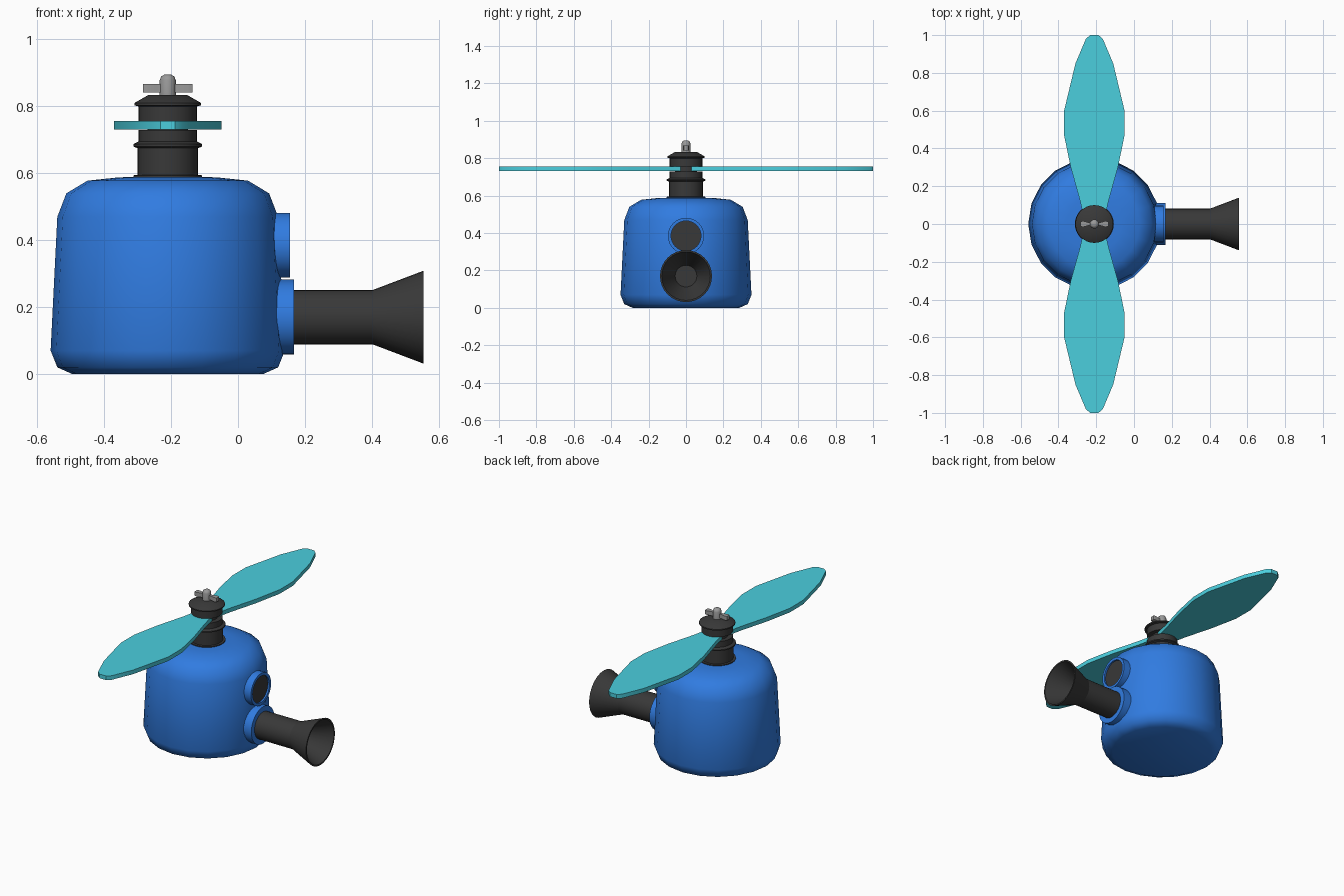
import bpy, bmesh, math
from mathutils import Matrix

if "Cube" in bpy.data.objects:
    bpy.data.objects.remove(bpy.data.objects["Cube"])

AX = -0.21  # x of the vertical axis shared by body, hub and propeller


def material(name, rgb):
    m = bpy.data.materials.new(name)
    m.diffuse_color = (*rgb, 1)
    m.use_nodes = True
    m.node_tree.nodes["Principled BSDF"].inputs["Base Color"].default_value = m.diffuse_color
    return m


BLUE = material("blue_plastic", (0.03, 0.20, 0.75))
DARK = material("dark_plastic", (0.04, 0.04, 0.04))
CYAN = material("cyan_plastic", (0.07, 0.62, 0.73))
GREY = material("light_metal", (0.32, 0.32, 0.32))


def finish(name, bm, mat, angle=35):
    bmesh.ops.recalc_face_normals(bm, faces=bm.faces)
    me = bpy.data.meshes.new(name)
    bm.to_mesh(me)
    bm.free()
    me.materials.append(mat)
    ob = bpy.data.objects.new(name, me)
    bpy.context.collection.objects.link(ob)
    bpy.context.view_layer.objects.active = ob
    ob.select_set(True)
    bpy.ops.object.shade_smooth_by_angle(angle=math.radians(angle))
    ob.select_set(False)
    return ob


def lathe(name, profile, mat, matrix, sides=32, angle=35):
    """Revolve (radius, height) points; both ends are capped."""
    bm = bmesh.new()
    rings = []
    for r, h in profile:
        rings.append([bm.verts.new((r * math.cos(2 * math.pi * i / sides),
                                    r * math.sin(2 * math.pi * i / sides), h))
                      for i in range(sides)])
    for a, b in zip(rings, rings[1:]):
        for i in range(sides):
            j = (i + 1) % sides
            bm.faces.new((a[i], a[j], b[j], b[i]))
    bm.faces.new(rings[0])
    bm.faces.new(rings[-1])
    bm.transform(matrix)
    return finish(name, bm, mat, angle)


def prism(name, outline, z0, z1, mat, matrix=Matrix()):
    """Extrude a flat outline from z0 to z1."""
    bm = bmesh.new()
    f = bm.faces.new([bm.verts.new((x, y, z0)) for x, y in outline])
    ext = bmesh.ops.extrude_face_region(bm, geom=[f])["geom"]
    for v in ext:
        if isinstance(v, bmesh.types.BMVert):
            v.co.z = z1
    bm.transform(matrix)
    return finish(name, bm, mat)


UP = Matrix.Translation((AX, 0, 0))


def sideways(z):
    # local height runs along +x
    return Matrix.Translation((0, 0, z)) @ Matrix.Rotation(math.pi / 2, 4, 'Y')


# Rounded tank body
lathe("body", [(0.285, 0), (0.33, 0.02), (0.35, 0.07), (0.33, 0.47), (0.303, 0.54),
               (0.24, 0.578), (0.145, 0.588), (0.05, 0.59)], BLUE, UP, 20, 50)

# Hub below and above the propeller, with a thinner core between
lathe("hub_lower", [(0.103, 0.585), (0.103, 0.594), (0.09, 0.595), (0.09, 0.675),
                    (0.103, 0.68), (0.103, 0.687), (0.087, 0.695), (0.087, 0.73)], DARK, UP)
lathe("hub_core", [(0.06, 0.725), (0.06, 0.765)], DARK, UP)
lathe("hub_cap", [(0.087, 0.757), (0.087, 0.8), (0.1, 0.803), (0.1, 0.81),
                  (0.058, 0.834)], DARK, UP)

# Two mirrored propeller blades
half = [(0.055, 0.03), (0.075, 0.12), (0.125, 0.3), (0.16, 0.47), (0.16, 0.6),
        (0.1, 0.85), (0.045, 0.98), (0.022, 1.0)]
outline = half + [(-x, y) for x, y in reversed(half)]
for side, turn in (("back", 0), ("front", math.pi)):
    prism("blade_" + side, outline, 0.731, 0.756, CYAN, UP @ Matrix.Rotation(turn, 4, 'Z'))

# Wing nut on top
lathe("nut_pin", [(0.024, 0.83), (0.024, 0.878), (0.02, 0.889), (0.01, 0.895)],
      GREY, UP, 16, 50)
wing = [(0.01, -0.009), (0.035, -0.009), (0.06, -0.016), (0.074, -0.012),
        (0.074, 0.012), (0.06, 0.016), (0.035, 0.009), (0.01, 0.009)]
for side, turn in (("right", 0), ("left", math.pi)):
    prism("nut_wing_" + side, wing, 0.842, 0.867, GREY, UP @ Matrix.Rotation(turn, 4, 'Z'))

# Upper port: blue collar with a recessed dark disc
lathe("port_collar", [(0.097, 0.05), (0.097, 0.155), (0.08, 0.155), (0.08, 0.05)],
      BLUE, sideways(0.385))
lathe("port_disc", [(0.081, 0.05), (0.081, 0.145)], DARK, sideways(0.385))

# Exhaust: blue collar and hollow flared pipe
lathe("exhaust_collar", [(0.112, 0.04), (0.112, 0.168)], BLUE, sideways(0.17))
lathe("exhaust_pipe", [(0.081, 0.1), (0.081, 0.402), (0.139, 0.555), (0.13, 0.555),
                       (0.058, 0.402)], DARK, sideways(0.17), 32, 20)
